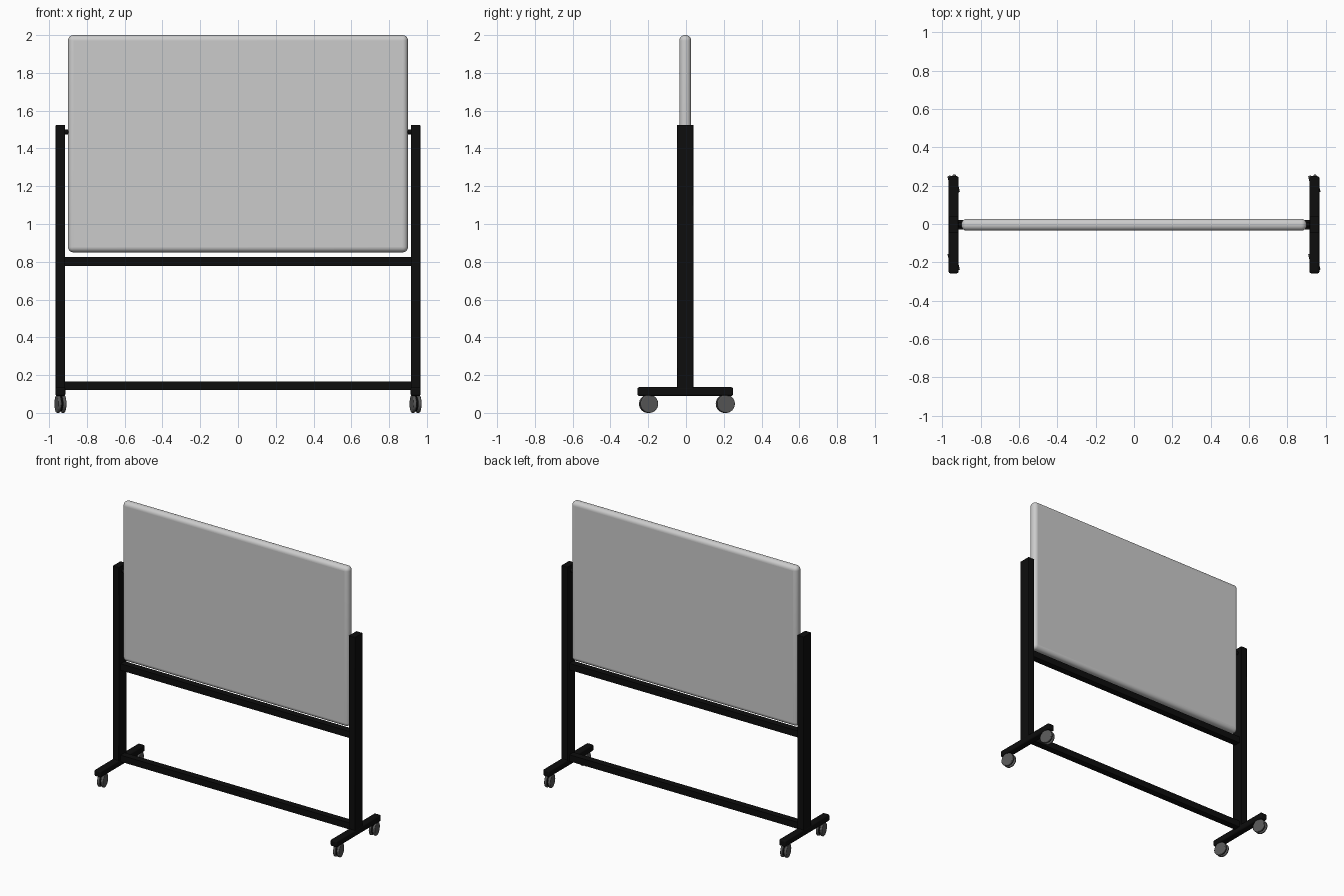
import bpy, math
from mathutils import Matrix, Vector

if "Cube" in bpy.data.objects:
    bpy.data.objects.remove(bpy.data.objects["Cube"])


def material(name, v):
    m = bpy.data.materials.new(name)
    m.diffuse_color = (v, v, v, 1)
    m.use_nodes = True
    m.node_tree.nodes["Principled BSDF"].inputs["Base Color"].default_value = m.diffuse_color
    return m


BLACK = material("black_metal", 0.004)
RUBBER = material("grey_rubber", 0.1)
Y0 = -0.004  # frame centre line in y


def finish(ob, name, mat, bevel, segments):
    ob.name = name
    if mat:
        ob.data.materials.append(mat)
    if bevel:
        b = ob.modifiers.new("bevel", "BEVEL")
        b.width, b.segments, b.limit_method = bevel, segments, "ANGLE"
    bpy.ops.object.shade_smooth_by_angle(angle=math.radians(35))
    return ob


def box(name, x, y, z, mat=None, bevel=0.0, segments=2):
    """Box from (min, max) ranges."""
    bpy.ops.mesh.primitive_cube_add(size=1)
    ob = bpy.context.object
    size = Vector([r[1] - r[0] for r in (x, y, z)])
    mid = Vector([(r[0] + r[1]) / 2 for r in (x, y, z)])
    ob.data.transform(Matrix.Translation(mid) @ Matrix.Diagonal(size.to_4d()))
    return finish(ob, name, mat, bevel, segments)


def cylinder(name, r, depth, matrix, mat, bevel=0.0):
    bpy.ops.mesh.primitive_cylinder_add(radius=r, depth=depth, vertices=32)
    ob = bpy.context.object
    ob.data.transform(matrix)
    return finish(ob, name, mat, bevel, 3)


# Board with fully rounded edges
box("board", (-0.9, 0.9), (Y0 - 0.031, Y0 + 0.031), (0.85, 2.0), None, 0.029, 8)

# Cross rails
for name, z in (("upper_rail", (0.778, 0.825)), ("lower_rail", (0.12, 0.167))):
    box(name, (-0.92, 0.92), (Y0 - 0.024, Y0 + 0.024), z, BLACK)

TURN_Y = Matrix.Rotation(math.pi / 2, 4, "Y")
SWIVEL = Matrix.Rotation(math.radians(14), 4, "Z")

for side, s in (("left", -1), ("right", 1)):
    cx = s * 0.94
    xr = (cx - 0.025, cx + 0.025)
    # Upright, foot and board pivot
    box(side + "_post", xr, (Y0 - 0.044, Y0 + 0.044), (0.1, 1.525), BLACK, 0.003)
    box(side + "_foot", (xr[0] - 0.001, xr[1] + 0.001), (Y0 - 0.253, Y0 + 0.253),
        (0.09, 0.136), BLACK, 0.009, 3)
    cylinder(side + "_pivot", 0.013, 0.06,
             Matrix.Translation((s * 0.905, Y0, 1.487)) @ TURN_Y, BLACK)
    # Swivelled twin-wheel casters
    for end, y in (("front", -0.198), ("back", 0.208)):
        tag = f"{side}_{end}_caster_"
        base = Matrix.Translation((cx, y, 0.048)) @ SWIVEL
        for n, off in (("wheel_a", -0.0135), ("wheel_b", 0.0135)):
            cylinder(tag + n, 0.048, 0.017,
                     base @ Matrix.Translation((off, 0, 0)) @ TURN_Y, RUBBER, 0.005)
        cylinder(tag + "core", 0.038, 0.014, base @ TURN_Y, BLACK)
        cylinder(tag + "stem", 0.009, 0.05,
                 Matrix.Translation((cx, y - 0.01, 0.085)), BLACK)
